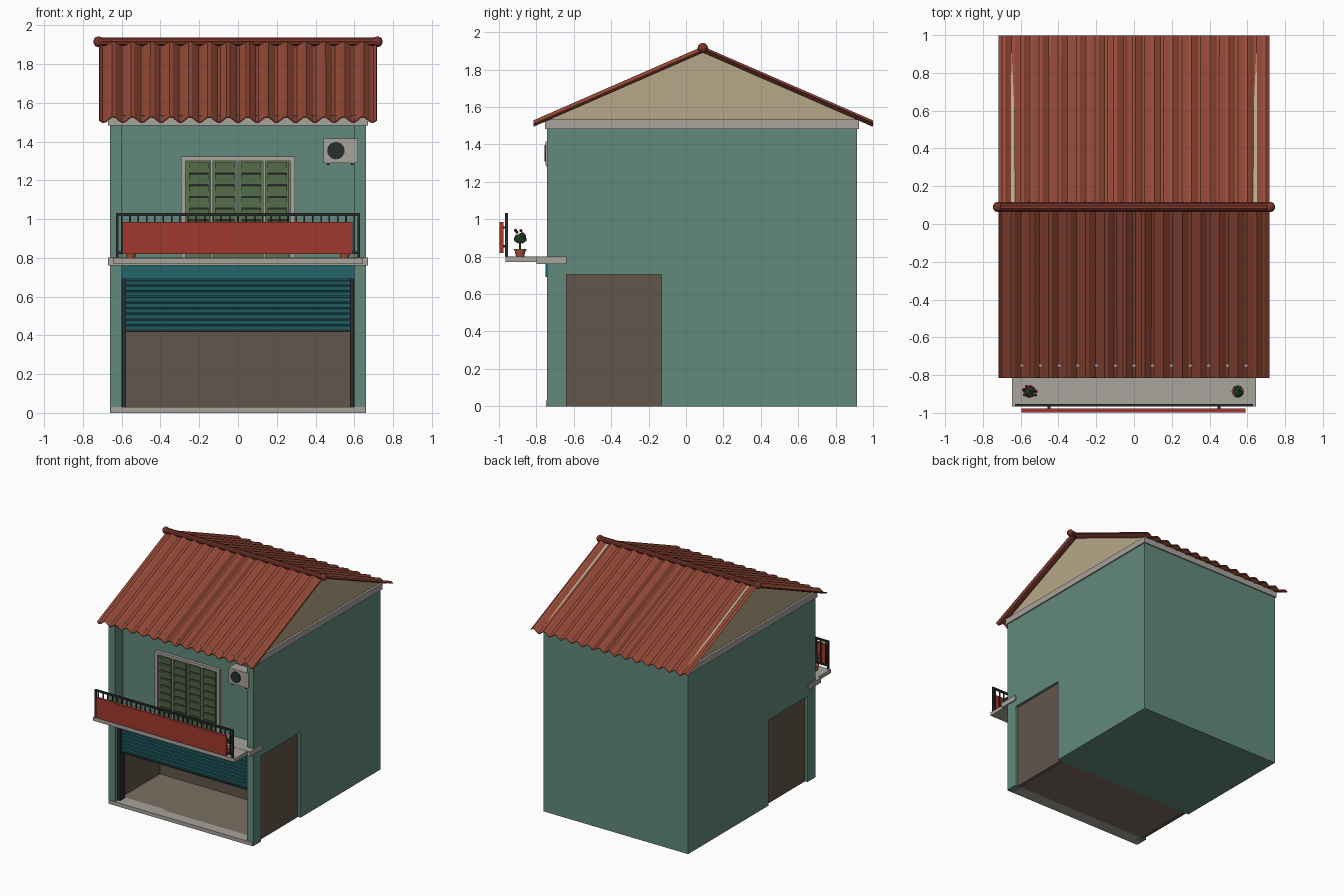
import bpy, bmesh, math, random
from mathutils import Matrix, Vector

if "Cube" in bpy.data.objects:
    bpy.data.objects.remove(bpy.data.objects["Cube"])

random.seed(4)


def mat(name, r, g, b):
    m = bpy.data.materials.new(name)
    lin = [((c / 255 + 0.055) / 1.055) ** 2.4 for c in (r, g, b)]
    m.diffuse_color = (*lin, 1)
    m.use_nodes = True
    m.node_tree.nodes["Principled BSDF"].inputs["Base Color"].default_value = m.diffuse_color
    return m


TEAL = mat("teal_plaster", 98, 138, 124)
CREAM = mat("cream_plaster", 182, 168, 136)
GREY = mat("concrete", 168, 164, 156)
TILE = mat("roof_red", 150, 74, 56)
RIDGE = mat("ridge_red", 120, 52, 42)
RED = mat("sign_red", 160, 56, 46)
STEEL = mat("shutter_teal", 36, 102, 108)
DARK = mat("dark_metal", 42, 46, 46)
BROWN = mat("room_brown", 98, 86, 75)
FLOOR = mat("floor_tan", 122, 110, 98)
GREEN = mat("louvre_green", 92, 118, 80)
LEAF = mat("leaf", 50, 90, 52)
PINK = mat("blossom", 165, 40, 85)
CLAY = mat("clay", 160, 85, 60)


def finish(name, bm, material, smooth=False):
    bmesh.ops.recalc_face_normals(bm, faces=bm.faces)
    me = bpy.data.meshes.new(name)
    bm.to_mesh(me)
    bm.free()
    me.materials.append(material)
    for p in me.polygons:
        p.use_smooth = smooth
    ob = bpy.data.objects.new(name, me)
    bpy.context.collection.objects.link(ob)
    return ob


def boxes(name, material, *specs):
    """Each spec is x0, x1, y0, y1, z0, z1 and an optional tilt about x."""
    bm = bmesh.new()
    for s in specs:
        x0, x1, y0, y1, z0, z1 = s[:6]
        tilt = s[6] if len(s) > 6 else 0
        m = (Matrix.Translation(((x0 + x1) / 2, (y0 + y1) / 2, (z0 + z1) / 2))
             @ Matrix.Rotation(tilt, 4, 'X') @ Matrix.Diagonal((x1 - x0, y1 - y0, z1 - z0, 1)))
        bmesh.ops.create_cube(bm, size=1, matrix=m)
    return finish(name, bm, material)


def cone(name, material, loc, r1, r2, depth, axis='Z', seg=12, smooth=False):
    rot = {'Z': Matrix(), 'X': Matrix.Rotation(math.pi / 2, 4, 'Y'),
           'Y': Matrix.Rotation(math.pi / 2, 4, 'X')}[axis]
    bm = bmesh.new()
    bmesh.ops.create_cone(bm, cap_ends=True, segments=seg, radius1=r1, radius2=r2,
                          depth=depth, matrix=Matrix.Translation(loc) @ rot)
    return finish(name, bm, material, smooth)


def blobs(name, material, items):
    bm = bmesh.new()
    for p, r in items:
        bmesh.ops.create_icosphere(bm, subdivisions=1, radius=r, matrix=Matrix.Translation(p))
    return finish(name, bm, material)


# Walls: solid rear block, upper storey over the open shop, corner pillars
boxes("rear_block", TEAL, (-.66, .66, -.13, .915, 0, .705))
boxes("upper_storey", TEAL, (-.66, .66, -.64, .915, .705, 1.485))
boxes("corner_pillars", TEAL, *[(x - .03, x + .03, -.742, -.64, 0, 1.485) for x in (-.63, .63)])

# Shop room seen through the half-open shutter
boxes("room_side_walls", BROWN, *[(x - .015, x + .015, -.64, -.13, 0, .705) for x in (-.622, .622)])
boxes("room_back_wall", BROWN, (-.61, .61, -.15, -.128, .03, .70))
boxes("room_ceiling", BROWN, (-.61, .61, -.64, -.15, .69, .704))
boxes("room_floor", FLOOR, (-.607, .607, -.66, -.13, .001, .03))
boxes("door_sill", GREY, (-.655, .655, -.748, -.64, 0, .03))

# Rolling shutter
boxes("shutter_housing", STEEL, (-.6, .6, -.75, -.64, .69, .765))
boxes("shutter_backing", STEEL, (-.58, .58, -.675, -.667, .42, .69))
boxes("shutter_slats", STEEL, *[(-.58, .58, -.69, -.672, .43 + i * .029, .452 + i * .029, .25)
                                for i in range(9)])
boxes("shutter_bottom_bar", DARK, (-.58, .58, -.692, -.664, .418, .43))
boxes("shutter_guides", DARK, *[(x - .011, x + .011, -.71, -.65, .03, .69) for x in (-.588, .588)])

# Balcony slab, floor band and cornice
boxes("balcony_slab", GREY, (-.645, .645, -.965, -.64, .77, .8))
boxes("floor_band", GREY, (-.67, .67, -.8, -.638, .76, .801))
boxes("cornice", GREY, (-.67, .67, -.755, .925, 1.483, 1.533))

# Balcony railing and blank sign board
bars = [(x - .004, x + .004, -.964, -.956, .825, 1.02)
        for x in [-.6 + i * 1.2 / 28 for i in range(29)]]
posts = [(x - .007, x + .007, -.967, -.953, .8, 1.03) for x in (-.623, .623)]
rails = [(-.63, .63, -.967, -.953, 1.017, 1.032), (-.63, .63, -.965, -.955, .82, .832)]
boxes("balcony_railing", DARK, *bars, *posts, *rails)
boxes("sign_board", RED, (-.595, .59, -.998, -.977, .82, .985))
boxes("sign_brackets", DARK, *[(x - .008, x + .008, -.98, -.96, z, z + .012)
                               for x in (-.45, .45) for z in (.85, .95)])

# Louvred four-leaf balcony door
boxes("door_frame", GREY, (-.295, -.27, -.665, -.638, .8, 1.323), (.27, .295, -.665, -.638, .8, 1.323),
      (-.295, .295, -.665, -.638, 1.3, 1.323),
      *[(x - .006, x + .006, -.663, -.638, .8, 1.3) for x in (-.135, 0, .135)])
boxes("door_leaves", GREEN, *[(x, x + .123, -.648, -.638, .8, 1.3) for x in (-.27, -.129, .006, .141)])
boxes("door_slats", GREEN, *[(x - .05, x + .05, -.656, -.648, .82 + j * .06, .872 + j * .06, .18)
                             for x in (-.202, -.0675, .0675, .202) for j in range(8)])
boxes("door_slat_gaps", DARK, *[(x - .05, x + .05, -.65, -.646, .87 + j * .06, .882 + j * .06)
                                for x in (-.202, -.0675, .0675, .202) for j in range(7)])

# Air conditioner
boxes("air_conditioner", GREY, (.44, .62, -.75, -.66, 1.29, 1.415))
cone("air_conditioner_fan", DARK, (.505, -.751, 1.353), .045, .045, .01, 'Y', 20)
boxes("air_conditioner_brackets", DARK, *[(x - .006, x + .006, -.745, -.64, 1.278, 1.29) for x in (.465, .59)])

# Gable walls
for side, x0 in (("left", -.652), ("right", .622)):
    bm = bmesh.new()
    f = bm.faces.new([bm.verts.new((x0, y, z)) for y, z in ((-.745, 1.533), (.925, 1.533), (.09, 1.902))])
    g = bmesh.ops.extrude_face_region(bm, geom=[f])
    bmesh.ops.translate(bm, vec=(.03, 0, 0), verts=[v for v in g["geom"] if isinstance(v, bmesh.types.BMVert)])
    finish("gable_" + side, bm, CREAM)

# Corrugated roof sheets, the rear one half a wave out of step
PITCH, N = .099, 87
for name, y_eave, sign in (("roof_front", -.815, -1), ("roof_rear", .998, 1)):
    bm = bmesh.new()
    rows = []
    for i in range(N + 1):
        x = -.715 + 1.43 * i / N
        dz = sign * .015 * math.cos(2 * math.pi * x / PITCH)
        rows.append([bm.verts.new((x, y, z + dz)) for y, z in ((.09, 1.907), (y_eave, 1.512))])
    for a, b in zip(rows, rows[1:]):
        bm.faces.new((a[0], a[1], b[1], b[0]))
    sheet = finish(name, bm, TILE)
    mod = sheet.modifiers.new("thickness", 'SOLIDIFY')
    mod.thickness, mod.offset = .006, 0

# Ridge cap with rounded ends
cone("ridge_cap", RIDGE, (0, .09, 1.915), .023, .023, 1.44, 'X', 10)
for side, x in (("left", -.72), ("right", .72)):
    bm = bmesh.new()
    bmesh.ops.create_uvsphere(bm, u_segments=10, v_segments=6, radius=.028,
                              matrix=Matrix.Translation((x, .09, 1.915)))
    finish("ridge_end_" + side, bm, RIDGE)

# Potted plants on the balcony
for side, x in (("left", -.553), ("right", .55)):
    c = Vector((x, -.887, .9))
    cone("pot_" + side, CLAY, (x, c.y, .818), .022, .03, .036)
    cone("pot_rim_" + side, CLAY, (x, c.y, .838), .033, .033, .008)
    cone("stem_" + side, LEAF, (x, c.y, .855), .005, .005, .04, seg=6)

    def scatter(n, spread, r):
        out = []
        for _ in range(n):
            d = Vector([random.uniform(-1, 1) for _ in range(3)]).normalized()
            out.append((c + d * spread, r))
        return out

    blobs("foliage_" + side, LEAF, [(c, .026)] + scatter(9, .02, .016))
    if side == "left":
        blobs("blossoms", PINK, [(p + Vector((0, 0, .014)), r) for p, r in scatter(14, .037, .009)])
